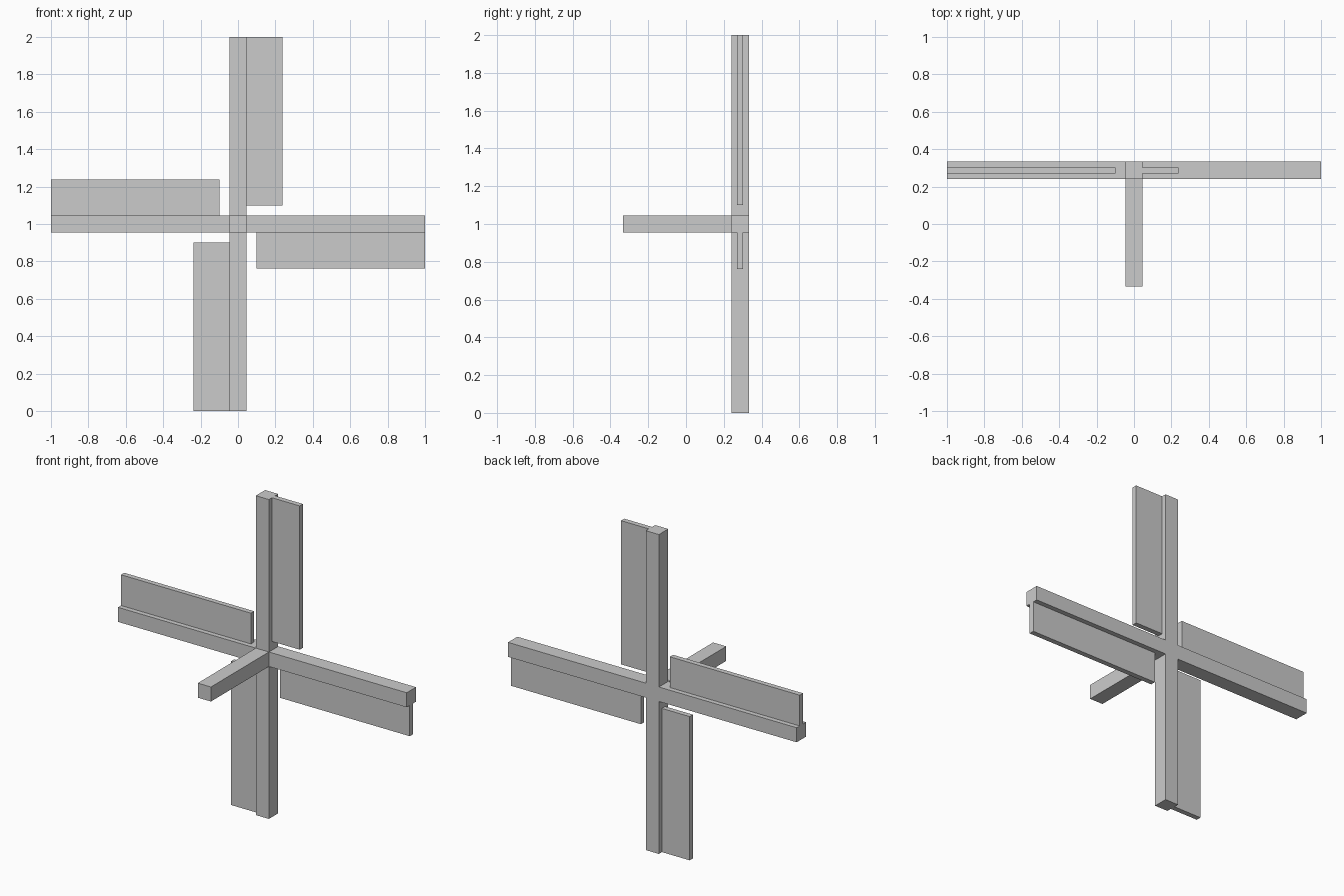
import bpy, bmesh, math
from mathutils import Matrix

if "Cube" in bpy.data.objects:
    bpy.data.objects.remove(bpy.data.objects["Cube"])

H = 0.0455                      # half thickness of the bars
BACK, FRONT = 0.333, 0.241      # depth range of the rotor frame
MID = (BACK + FRONT) / 2
HUB = Matrix.Translation((0, MID, 1))


def add_object(name, bm):
    bmesh.ops.recalc_face_normals(bm, faces=bm.faces)
    mesh = bpy.data.meshes.new(name)
    bm.to_mesh(mesh)
    bm.free()
    obj = bpy.data.objects.new(name, mesh)
    bpy.context.collection.objects.link(obj)
    return obj


def box(name, lo, hi):
    bm = bmesh.new()
    bmesh.ops.create_cube(bm, size=1)
    for v in bm.verts:
        v.co = [hi[i] if v.co[i] > 0 else lo[i] for i in range(3)]
    return add_object(name, bm)


# Cross-shaped frame: one quarter outline turned four times, then extruded
bm = bmesh.new()
quarter = [(H, H), (H, 1), (-H, 1)]
verts = []
for k in range(4):
    c, s = round(math.cos(k * math.pi / 2)), round(math.sin(k * math.pi / 2))
    verts += [bm.verts.new((c * x - s * z, FRONT - MID, s * x + c * z)) for x, z in quarter]
face = bm.faces.new(verts)
ext = bmesh.ops.extrude_face_region(bm, geom=[face], use_keep_orig=True)
new = [g for g in ext["geom"] if isinstance(g, bmesh.types.BMVert)]
bmesh.ops.translate(bm, vec=(0, BACK - FRONT, 0), verts=new)
frame = add_object("cross_frame", bm)
frame.matrix_world = HUB

# Axle reaching forward from the hub
box("axle", (-H, -0.333, 1 - H), (H, FRONT, 1 + H))

# Four thin sail boards, each on the clockwise side of its arm
for k in range(4):
    sail = box(f"sail_board_{k + 1}", (H, -0.016, 0.1), (0.238, 0.016, 1))
    sail.matrix_world = HUB @ Matrix.Rotation(k * math.pi / 2, 4, 'Y')
